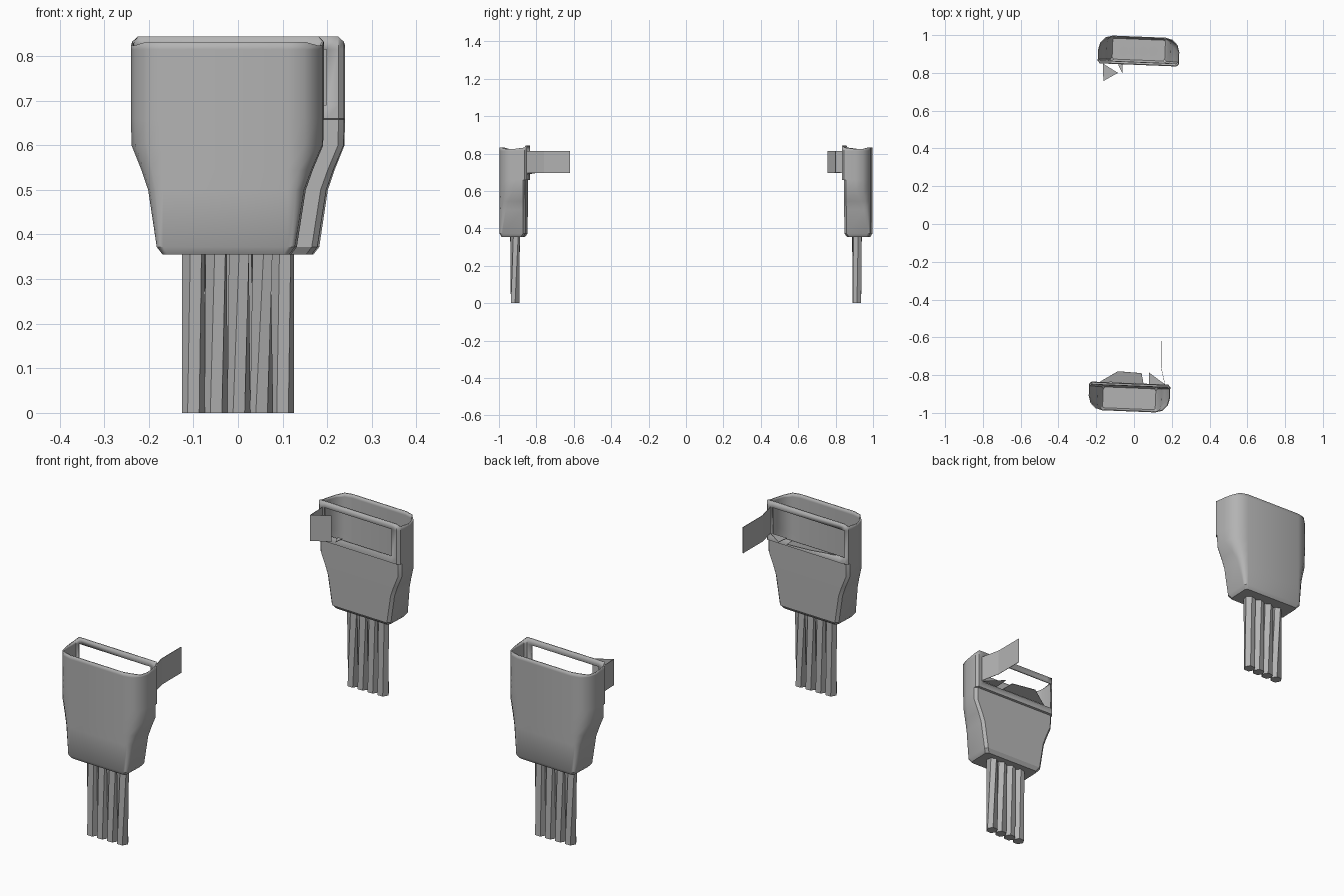
import bpy, bmesh, math
from mathutils import Matrix, Vector

old = bpy.data.objects.get("Cube")
if old:
    bpy.data.objects.remove(old, do_unlink=True)

grey = bpy.data.materials.new("plain grey")
grey.use_nodes = True
COLOUR = (0.45, 0.45, 0.45, 1)
grey.diffuse_color = COLOUR
grey.node_tree.nodes["Principled BSDF"].inputs["Base Color"].default_value = COLOUR


def finish(bm, name, turn, thick=0, smooth=True):
    """Turn a bmesh into a grey object, spun about the world centre."""
    mesh = bpy.data.meshes.new(name)
    bm.transform(Matrix.Rotation(turn, 4, 'Z'))
    bm.to_mesh(mesh)
    bm.free()
    mesh.materials.append(grey)
    ob = bpy.data.objects.new(name, mesh)
    bpy.context.scene.collection.objects.link(ob)
    if thick:
        mod = ob.modifiers.new("wall", 'SOLIDIFY')
        mod.thickness = thick
        mod.offset = -1
    if smooth:
        bpy.ops.object.select_all(action='DESELECT')
        ob.select_set(True)
        bpy.context.view_layer.objects.active = ob
        bpy.ops.object.shade_smooth_by_angle(angle=math.radians(32))
    return ob


def section(half, depth_out, depth_in):
    """Half-rounded outline: flat outer face, soft outer corners, squarer inner side."""
    flat = min(0.14, half - 0.012)
    r = half - flat
    side = [(flat + r * math.sin(a), -depth_out + min(r, 0.075) * (1 - math.cos(a)))
            for a in (0, math.pi / 6, math.pi / 3, math.pi / 2)]
    side += [(half, depth_in - 0.012), (half - 0.012, depth_in), (half * 0.82, depth_in)]
    return side + [(-x, y) for x, y in reversed(side)]


# height, half width, outer depth, inner depth
LEVELS = [(0.355, 0.142, 0.064, 0.052), (0.372, 0.155, 0.074, 0.064),
          (0.5, 0.175, 0.075, 0.065), (0.545, 0.191, 0.075, 0.065),
          (0.6, 0.214, 0.075, 0.065), (0.658, 0.215, 0.075, 0.065),
          (0.66, 0.215, 0.075, 0.075), (0.69, 0.215, 0.075, 0.075),
          (0.815, 0.215, 0.075, 0.075), (0.832, 0.215, 0.075, 0.075)]
PLACE = Matrix.Translation((-0.025, -0.917, 0)) @ Matrix.Rotation(-0.04, 4, 'Z')


def housing(name, turn, open_end):
    bm = bmesh.new()
    rings = []
    for i, (z, half, out, inn) in enumerate(LEVELS):
        top = i == len(LEVELS) - 1
        # the rim dips a little along the sides and rises at the inner wall
        rings.append([bm.verts.new((x, y, z + (0.012 if top and y > 0.07 else
                                               -0.008 if top and -0.06 < y < 0.03 else 0)))
                      for x, y in section(half, out, inn)])
    n = len(rings[0])
    bm.faces.new(list(reversed(rings[0])))
    window = {6, 7} if open_end else {6}
    for i in range(len(rings) - 1):
        for j in range(n):
            if i == 7 and j in window:
                continue
            k = (j + 1) % n
            bm.faces.new((rings[i][j], rings[i][k], rings[i + 1][k], rings[i + 1][j]))
    bmesh.ops.recalc_face_normals(bm, faces=bm.faces)
    if bm.faces[:][0].normal.z > 0:
        bmesh.ops.reverse_faces(bm, faces=bm.faces)
    bm.transform(PLACE)
    finish(bm, name, turn, 0.006)


def cables(name, turn):
    for c in range(4):
        bm = bmesh.new()
        x = -0.1 + 0.051 * c
        ends = []
        for z, twist in ((0, 0), (0.364, 0.25 + 0.15 * c)):
            ends.append([bm.verts.new((x + 0.026 * math.cos(a + twist),
                                       -0.914 + 0.026 * math.sin(a + twist), z))
                         for a in (math.tau * k / 6 for k in range(6))])
        for k in range(6):
            m = (k + 1) % 6
            bm.faces.new((ends[0][k], ends[0][m], ends[1][m], ends[1][k]))
        bm.faces.new(list(reversed(ends[0])))
        bm.faces.new(ends[1])
        finish(bm, f"{name}_{c + 1}", turn, smooth=False)


def strap(name, turn, path, low=0.695, high=0.815):
    """Upright sheet following a path on the ground plane."""
    bm = bmesh.new()
    cols = [(bm.verts.new((x, y, low)), bm.verts.new((x, y, high))) for x, y in path]
    for a, b in zip(cols, cols[1:]):
        bm.faces.new((a[0], b[0], b[1], a[1]))
    finish(bm, name, turn, 0.002, smooth=False)


def torn_flap(name, turn, points):
    bm = bmesh.new()
    bm.faces.new([bm.verts.new(p) for p in points])
    finish(bm, name, turn, 0.002, smooth=False)


for label, turn in (("front", 0), ("back", math.pi)):
    housing(label + "_housing", turn, label == "front")
    cables(label + "_cable", turn)

# long straight tab and torn flaps on the front housing
strap("front_tab", 0, [(0.165, -0.85), (0.145, -0.76), (0.145, -0.62)])
torn_flap("front_flap_wide", 0, [(-0.18, -0.835, 0.692), (0.05, -0.845, 0.692),
                                 (0.04, -0.79, 0.7), (-0.085, -0.78, 0.71)])
torn_flap("front_flap_small", 0, [(0.08, -0.85, 0.695), (0.165, -0.85, 0.695),
                                  (0.08, -0.787, 0.7)])

# short folded tab on the back housing (given before its half turn)
strap("back_tab", math.pi, [(0.165, -0.85), (0.162, -0.757), (0.085, -0.80)])
torn_flap("back_flap", math.pi, [(0.165, -0.85, 0.697), (0.162, -0.757, 0.697),
                                 (0.085, -0.80, 0.697)])
torn_flap("back_flap_small", math.pi, [(0.085, -0.845, 0.697), (0.06, -0.845, 0.697),
                                       (0.06, -0.795, 0.7)])
